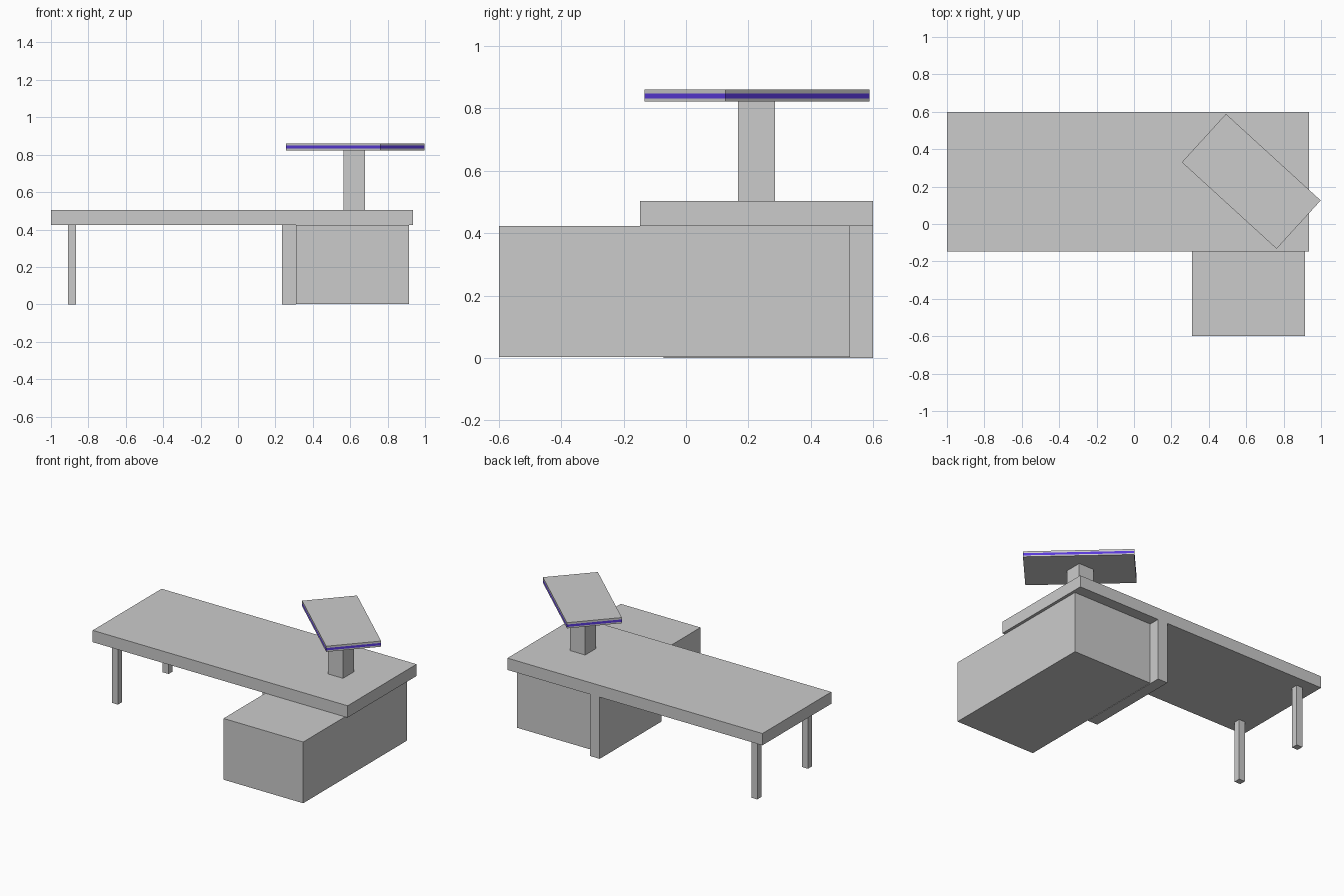
import bpy
import math

cube = bpy.data.objects.get("Cube")
if cube:
    bpy.data.objects.remove(cube, do_unlink=True)


def make_material(name, rgb):
    mat = bpy.data.materials.new(name)
    mat.use_nodes = True
    mat.diffuse_color = (*rgb, 1)
    mat.node_tree.nodes["Principled BSDF"].inputs["Base Color"].default_value = (*rgb, 1)
    return mat


grey = make_material("light grey", (0.6, 0.6, 0.6))
purple = make_material("purple", (0.1, 0.04, 0.7))


def box(name, x, y, z, mat=grey):
    """Box spanning the given (low, high) ranges."""
    spans = (x, y, z)
    bpy.ops.mesh.primitive_cube_add(size=1, location=[(a + b) / 2 for a, b in spans])
    obj = bpy.context.object
    obj.name = name
    obj.scale = [b - a for a, b in spans]
    bpy.ops.object.transform_apply(location=False, rotation=False, scale=True)
    obj.data.materials.append(mat)
    return obj


# Desk top
TOP = (0.423, 0.504)
box("desk_top", (-1, 0.935), (-0.147, 0.6), TOP)

# Cabinet under one end and the support panel beside it
box("cabinet", (0.31, 0.915), (-0.6, 0.525), (0.003, TOP[0]))
box("support_panel", (0.235, 0.31), (-0.072, 0.6), (0, TOP[0]))

# Two slim legs at the other end
for name, y in (("front_leg", -0.045), ("back_leg", 0.505)):
    box(name, (-0.91, -0.865), (y - 0.022, y + 0.022), (0, TOP[0]))

# Pedestal carrying the tilted-in-plan tray
box("pedestal", (0.565, 0.68), (0.167, 0.286), (TOP[1], 0.822))

# Tray: two grey slabs with a coloured layer between them
layers = (
    ("tray_base", (0.822, 0.832), grey),
    ("tray_stripe", (0.832, 0.848), purple),
    ("tray_cover", (0.848, 0.861), grey),
)
for name, z, mat in layers:
    tray = box(name, (-0.343, 0.343), (-0.175, 0.175), z, mat)
    tray.location.x, tray.location.y = 0.627, 0.228
    tray.rotation_euler.z = math.radians(-42.4)
